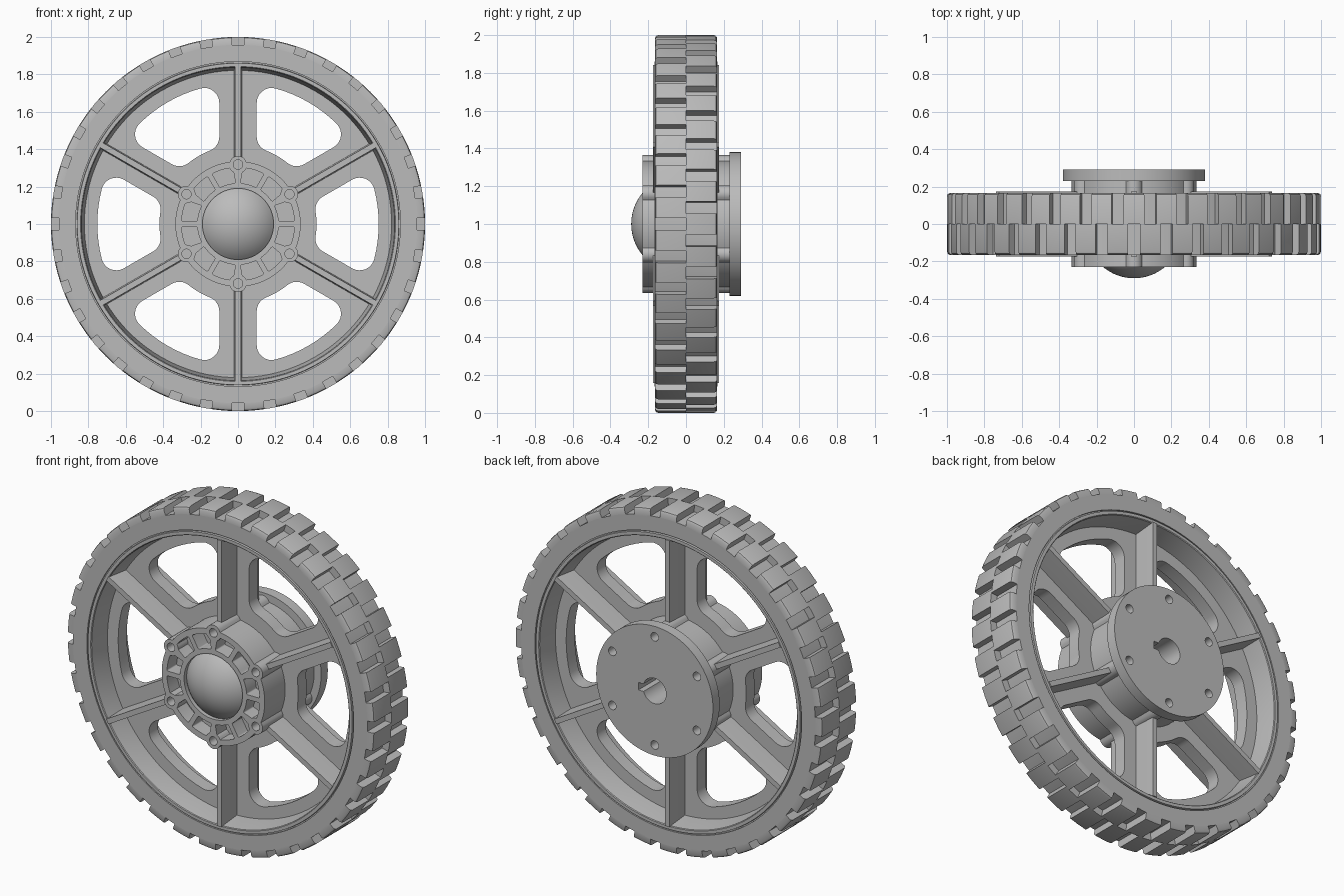
import bpy, bmesh, math
from math import sin, cos, radians, asin, sqrt, pi
from mathutils import Matrix, Vector

cube = bpy.data.objects.get("Cube")
if cube:
    bpy.data.objects.remove(cube, do_unlink=True)

grey = bpy.data.materials.new("grey")
grey.use_nodes = True
grey.diffuse_color = (0.5, 0.5, 0.5, 1)
grey.node_tree.nodes["Principled BSDF"].inputs["Base Color"].default_value = (0.5, 0.5, 0.5, 1)

AXLE = 1.0      # axle height
BOLT = 0.318    # bolt circle radius
parts = []


def finish(name, bm):
    """Clean a bmesh and turn it into a shaded object."""
    bmesh.ops.remove_doubles(bm, verts=bm.verts, dist=1e-5)
    bmesh.ops.recalc_face_normals(bm, faces=bm.faces)
    mesh = bpy.data.meshes.new(name)
    bm.to_mesh(mesh)
    bm.free()
    mesh.materials.append(grey)
    obj = bpy.data.objects.new(name, mesh)
    bpy.context.collection.objects.link(obj)
    parts.append(obj)


def polar(r, a):
    return Vector((r * cos(a), r * sin(a)))


def circle(r, n=96, centre=(0, 0)):
    return [Vector(centre) + polar(r, 2 * pi * i / n) for i in range(n)]


def plate(name, loops, y0, y1):
    """Filled outline with holes, extruded along the axle."""
    curve = bpy.data.curves.new(name, 'CURVE')
    curve.dimensions, curve.fill_mode = '2D', 'BOTH'
    curve.extrude = (y1 - y0) / 2
    for loop in loops:
        spline = curve.splines.new('POLY')
        spline.points.add(len(loop) - 1)
        for point, p in zip(spline.points, loop):
            point.co = (p.x, p.y, 0, 1)
        spline.use_cyclic_u = True
    temp = bpy.data.objects.new(name, curve)
    bpy.context.collection.objects.link(temp)
    deps = bpy.context.evaluated_depsgraph_get()
    mesh = bpy.data.meshes.new_from_object(temp.evaluated_get(deps))
    bm = bmesh.new()
    bm.from_mesh(mesh)
    bpy.data.objects.remove(temp)
    bpy.data.curves.remove(curve)
    bpy.data.meshes.remove(mesh)
    bm.transform(Matrix.Translation((0, (y0 + y1) / 2, AXLE)) @ Matrix.Rotation(pi / 2, 4, 'X'))
    finish(name, bm)


def sweep(bm, profile, a0=0.0, a1=2 * pi, steps=96):
    """Sweep a closed (radius, y) profile around the axle."""
    rings = []
    for i in range(steps + 1):
        a = a0 + (a1 - a0) * i / steps
        rings.append([bm.verts.new((r * cos(a), y, AXLE + r * sin(a))) for r, y in profile])
    n = len(profile)
    for r0, r1 in zip(rings, rings[1:]):
        for k in range(n):
            bm.faces.new((r0[k], r0[(k + 1) % n], r1[(k + 1) % n], r1[k]))
    if a1 - a0 < 6:
        bm.faces.new(rings[0])
        bm.faces.new(rings[-1])


def lathe(name, profile, steps=96):
    bm = bmesh.new()
    sweep(bm, profile, steps=steps)
    finish(name, bm)


def window(mid, half, gap, r0, r1, fillet, n=8):
    """Rounded sector opening, its sides parallel to the spokes beside it."""
    ro, ri = r1 - fillet, r0 + fillet
    ao = half - asin((gap + fillet) / ro)
    ai = half - asin((gap + fillet) / ri)
    side = half + pi / 2

    def corner(r, a, start, end):
        return [polar(r, a) + polar(fillet, start + (end - start) * i / n) for i in range(n + 1)]

    def arc(r, a):
        return [polar(r, -a + 2 * a * i / n) for i in range(1, n)]

    pts = arc(r1, ao) + corner(ro, ao, ao, side) + corner(ri, ai, side, pi + ai)
    pts += arc(r0, ai)[::-1]
    pts += corner(ri, -ai, pi - ai, 2 * pi - side) + corner(ro, -ao, -side, -ao)
    return [Matrix.Rotation(mid, 2) @ p for p in pts]


spokes = [radians(30 + 60 * i) for i in range(6)]
bolts = [polar(BOLT, a) for a in spokes]
bolt_holes = [circle(0.025, 20, b) for b in bolts]

# Tyre carcass and two staggered rows of tread lugs
lathe("tyre_carcass", [(0.868, -0.165), (0.958, -0.165), (0.958, 0.165), (0.868, 0.165)], 144)
lug = [(0.95, 0), (1.0, 0), (1.0, 0.148), (0.996, 0.159), (0.985, 0.165), (0.95, 0.165)]
for name, side, shift in (("front_tread", -1, 5), ("rear_tread", 1, 0)):
    bm = bmesh.new()
    for i in range(36):
        mid = radians(10 * i + shift)
        sweep(bm, [(r, y * side) for r, y in lug], mid - radians(3.15), mid + radians(3.15), 2)
    finish(name, bm)

# Rim barrel with drafted inner walls and a shallow groove beside the tyre
rim = [(0.82, 0.03), (0.838, 0.163), (0.842, 0.167), (0.86, 0.167), (0.862, 0.155), (0.87, 0.155)]
lathe("rim", rim + [(r, -y) for r, y in reversed(rim)], 120)

# Web with six rounded windows
windows = [window(a + pi / 6, pi / 6, 0.1, 0.42, 0.752, 0.08) for a in spokes]
plate("web", [circle(0.83, 120), circle(0.25)] + windows, -0.04, 0.04)

# Drafted spoke ribs on both sides of the web
bm = bmesh.new()
for a in spokes:
    for side in (-1, 1):
        turn = Matrix.Translation((0, 0, AXLE)) @ Matrix.Rotation(-a, 4, 'Y')
        ring = []
        for y, w in ((0.0, 0.022), (0.174 * side, 0.015)):
            ring.append([bm.verts.new(turn @ Vector((x, y, z)))
                         for x, z in ((0.345, -w), (0.842, -w), (0.842, w), (0.345, w))])
        for k in range(4):
            bm.faces.new((ring[0][k], ring[0][k - 1], ring[1][k - 1], ring[1][k]))
        bm.faces.new(ring[1])
finish("spoke_ribs", bm)


# Hub outline: a circle with a lobe at every bolt
def hub_radius(a, base=0.335, lobe=0.046):
    t = (a - pi / 6 + pi / 6) % (pi / 3) - pi / 6
    d = lobe ** 2 - (BOLT * sin(t)) ** 2
    return max(base, BOLT * cos(t) + sqrt(d)) if d > 0 else base


hub = [polar(hub_radius(2 * pi * i / 240), 2 * pi * i / 240) for i in range(240)]

# Hub front: twelve pockets kept clear of the bolt bosses
pockets = []
for i in range(12):
    loop = window(radians(15 + 30 * i), pi / 12, 0.014, 0.218, 0.302, 0.008, 5)
    for p in loop:
        for b in bolts:
            if (p - b).length < 0.048:
                p.xy = b + (p - b).normalized() * 0.048
    pockets.append(loop)
plate("hub_front", [hub, circle(0.19)] + bolt_holes + pockets, -0.23, -0.14)
plate("hub_core", [hub] + bolt_holes, -0.14, 0.02)

# Hub rear and mounting flange share a keyed bore
key = asin(0.022 / 0.075)
bore = [polar(0.075, key + (2 * pi - 2 * key) * i / 48) for i in range(49)]
bore += [Vector((0.105, -0.022)), Vector((0.105, 0.022))]
plate("hub_rear", [hub, bore] + bolt_holes, 0.02, 0.23)
plate("mounting_flange", [circle(0.38), bore] + bolt_holes, 0.23, 0.292)

# Domed hub cap
ball = 0.257
dome = [(0.19 * i / 12, ball - 0.29 - sqrt(ball ** 2 - (0.19 * i / 12) ** 2)) for i in range(13)]
lathe("hub_cap", dome + [(0.19, -0.14), (0, -0.14)], 64)

# Smooth the round surfaces, keep the edges sharp
bpy.ops.object.select_all(action='DESELECT')
for obj in parts:
    obj.select_set(True)
bpy.context.view_layer.objects.active = parts[0]
bpy.ops.object.shade_smooth_by_angle(angle=radians(30))
